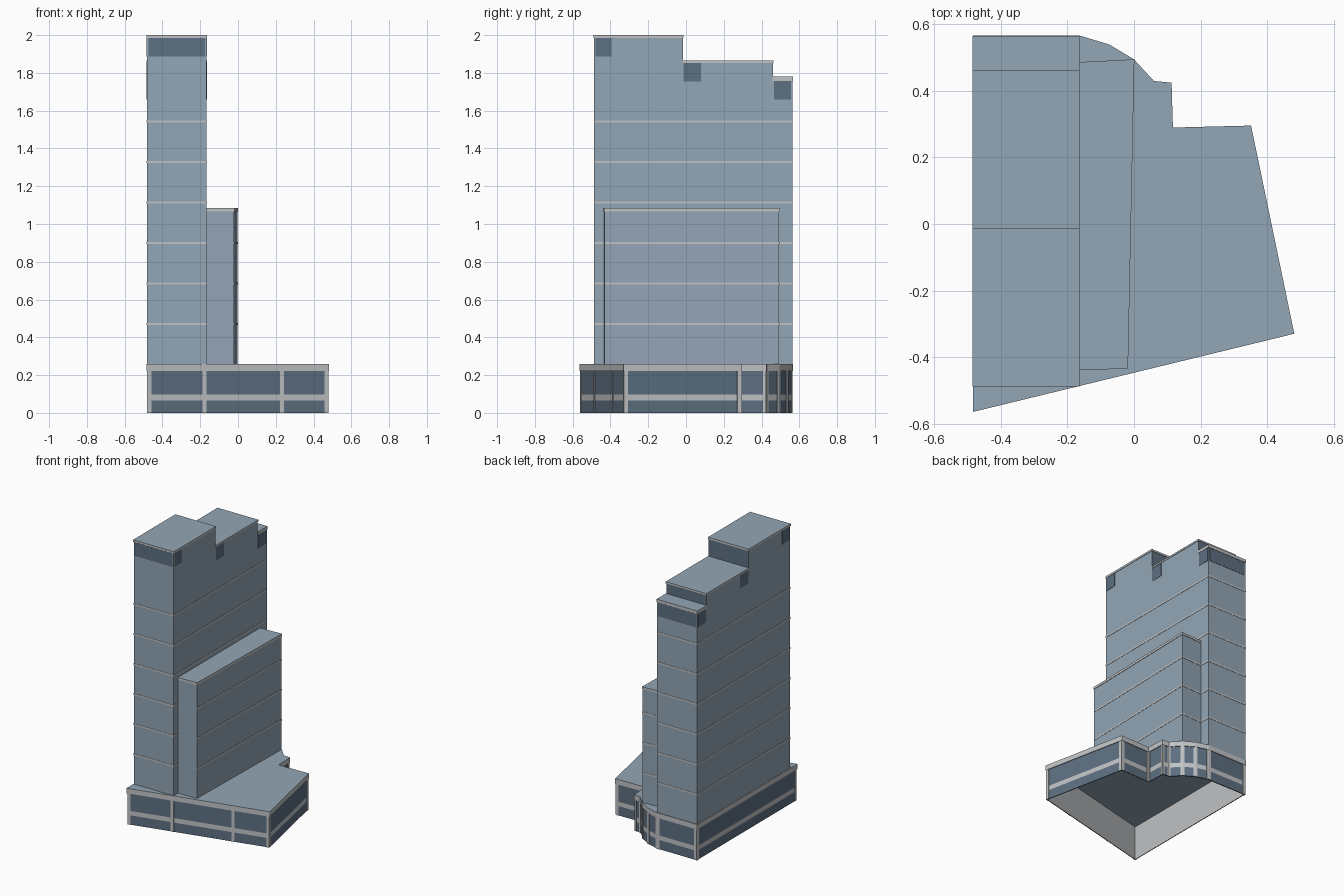
import bpy, bmesh
from mathutils import Vector

cube = bpy.data.objects.get("Cube")
if cube:
    bpy.data.objects.remove(cube, do_unlink=True)


def material(name, rgb):
    m = bpy.data.materials.new(name)
    m.use_nodes = True
    m.diffuse_color = (*rgb, 1)
    m.node_tree.nodes["Principled BSDF"].inputs["Base Color"].default_value = (*rgb, 1)
    return m


GLASS = material("blue grey glass", (0.29, 0.38, 0.46))
DARK = material("dark glass", (0.11, 0.16, 0.22))
TRIM = material("pale grey trim", (0.53, 0.54, 0.55))


def finish(name, bm, mats):
    mesh = bpy.data.meshes.new(name)
    bm.to_mesh(mesh)
    bm.free()
    for m in mats:
        mesh.materials.append(m)
    obj = bpy.data.objects.new(name, mesh)
    bpy.context.collection.objects.link(obj)
    return obj


def outset(points, d):
    """Mitred offset of a counter-clockwise outline."""
    out = []
    for i, p in enumerate(points):
        p = Vector(p)
        a = (p - Vector(points[i - 1])).normalized()
        b = (Vector(points[(i + 1) % len(points)]) - p).normalized()
        na, nb = Vector((a.y, -a.x)), Vector((b.y, -b.x))
        out.append(p + (na + nb) * d / (1 + na.dot(nb)))
    return out


def prism(name, points, z0, z1, side, cap=None):
    """Solid slab over an outline, with its own colour on top and bottom."""
    bm = bmesh.new()
    low = [bm.verts.new((x, y, z0)) for x, y in points]
    high = [bm.verts.new((x, y, z1)) for x, y in points]
    n = len(low)
    for i in range(n):
        j = (i + 1) % n
        bm.faces.new((low[i], low[j], high[j], high[i]))
    for f in (bm.faces.new(high), bm.faces.new(low[::-1])):
        f.material_index = 1
    return finish(name, bm, [side, cap or side])


def wall(name, points, levels, is_trim):
    """Open ring of wall in horizontal courses, lined in trim inside."""
    bm = bmesh.new()
    rings = [[bm.verts.new((x, y, z)) for x, y in points] for z in levels]
    n = len(points)
    for k, (a, b) in enumerate(zip(rings, rings[1:])):
        for i in range(n):
            j = (i + 1) % n
            bm.faces.new((a[i], a[j], b[j], b[i])).material_index = is_trim[k]
    obj = finish(name, bm, [DARK, TRIM])
    mod = obj.modifiers.new("thickness", "SOLIDIFY")
    mod.thickness = 0.008
    mod.offset = -1
    mod.material_offset = 1
    return obj


def rect(x0, x1, y0, y1):
    return [(x0, y0), (x1, y0), (x1, y1), (x0, y1)]


# Podium: open underneath, glazed courses, fascia and flat roof
roof_line = [(-0.484, -0.565), (0.482, -0.33), (0.352, 0.296), (0.117, 0.29),
             (0.113, 0.425), (0.06, 0.43), (0, 0.495), (-0.075, 0.54),
             (-0.165, 0.567), (-0.484, 0.567)]
wall_line = outset(roof_line, -0.005)
wall("podium_wall", wall_line, [0, 0.066, 0.098, 0.222], [0, 1, 0])
wall("podium_fascia", roof_line, [0.222, 0.252], [1])
prism("podium_roof", roof_line, 0.25, 0.258, TRIM, GLASS)

# Podium mullions: at both ends of each wall, plus two along the front
for i, p in enumerate(wall_line):
    q = wall_line[(i + 1) % len(wall_line)]
    run = q - p
    along = run.normalized()
    out = Vector((along.y, -along.x))
    half = 0.01 if run.length > 0.2 else 0.006
    spots = [half, run.length - half]
    if i == 0:
        spots += [run.length * 0.315, run.length * 0.745]
    for s in spots:
        c = p + along * s
        a, b = along * half, out * 0.003
        prism("podium_mullion", [c - a - b, c - a + b, c + a + b, c + a - b][::-1],
              0, 0.223, TRIM)

# Tower: stepped side profile pulled across its width, dark glass on the risers
X0, X1, BASE = -0.482, -0.167, 0.254
steps = [(-0.486, -0.016, 1.998), (-0.016, 0.46, 1.863), (0.46, 0.563, 1.778)]
profile = [(steps[0][0], BASE)]
for y0, y1, top in steps:
    profile += [(y0, top), (y1, top)]
profile.append((steps[-1][1], BASE))
bm = bmesh.new()
face = bm.faces.new([bm.verts.new((X0, y, z)) for y, z in profile])
ext = bmesh.ops.extrude_face_region(bm, geom=[face])
bmesh.ops.translate(bm, vec=(X1 - X0, 0, 0),
                    verts=[v for v in ext["geom"] if isinstance(v, bmesh.types.BMVert)])
bmesh.ops.recalc_face_normals(bm, faces=bm.faces)
for f in bm.faces:
    f.normal_update()
    if f.normal.y > 0.9 and f.calc_center_median().y < 0.5:
        f.material_index = 1
finish("tower", bm, [GLASS, DARK])

# Tower roof edges
for (y0, y1, top), depth in zip(steps, (0.012, 0.01, 0.02)):
    prism("tower_roof_edge", outset(rect(X0, X1, y0, y1), 0.003),
          top - depth, top + 0.002, TRIM, GLASS)

# Side wing
wing_line = [(-0.18, -0.437), (-0.021, -0.432), (-0.002, 0.492), (-0.18, 0.483)]
prism("side_wing", wing_line, BASE, 1.08, GLASS)
prism("wing_roof_edge", outset(wing_line, 0.003), 1.067, 1.084, TRIM, GLASS)

# Thin floor bands around the tower and the wing
tower_line = rect(X0, X1, steps[0][0], steps[-1][1])
for k in range(6):
    z = 0.47 + 0.2145 * k
    prism("tower_band", outset(tower_line, 0.002), z - 0.006, z + 0.006, TRIM)
    if k < 3:
        band = outset(wing_line, 0.002)
        band[0].y += 0.004
        band[1].y += 0.004
        prism("wing_band", band, z - 0.006, z + 0.006, TRIM)

# Dark plant-room panels: corner plates on both sides, full plates front and back
for y0, y1, z in ((-0.479, -0.395, 1.888), (-0.012, 0.08, 1.755), (0.465, 0.556, 1.66)):
    for x in (X0, X1):
        prism("side_panel", rect(x - 0.002, x + 0.002, y0, y1), z, z + 0.097, DARK)
for y, z in ((steps[0][0], 1.888), (steps[-1][1], 1.66)):
    prism("end_panel", rect(X0 + 0.008, X1 - 0.008, y - 0.002, y + 0.002), z, z + 0.097, DARK)
